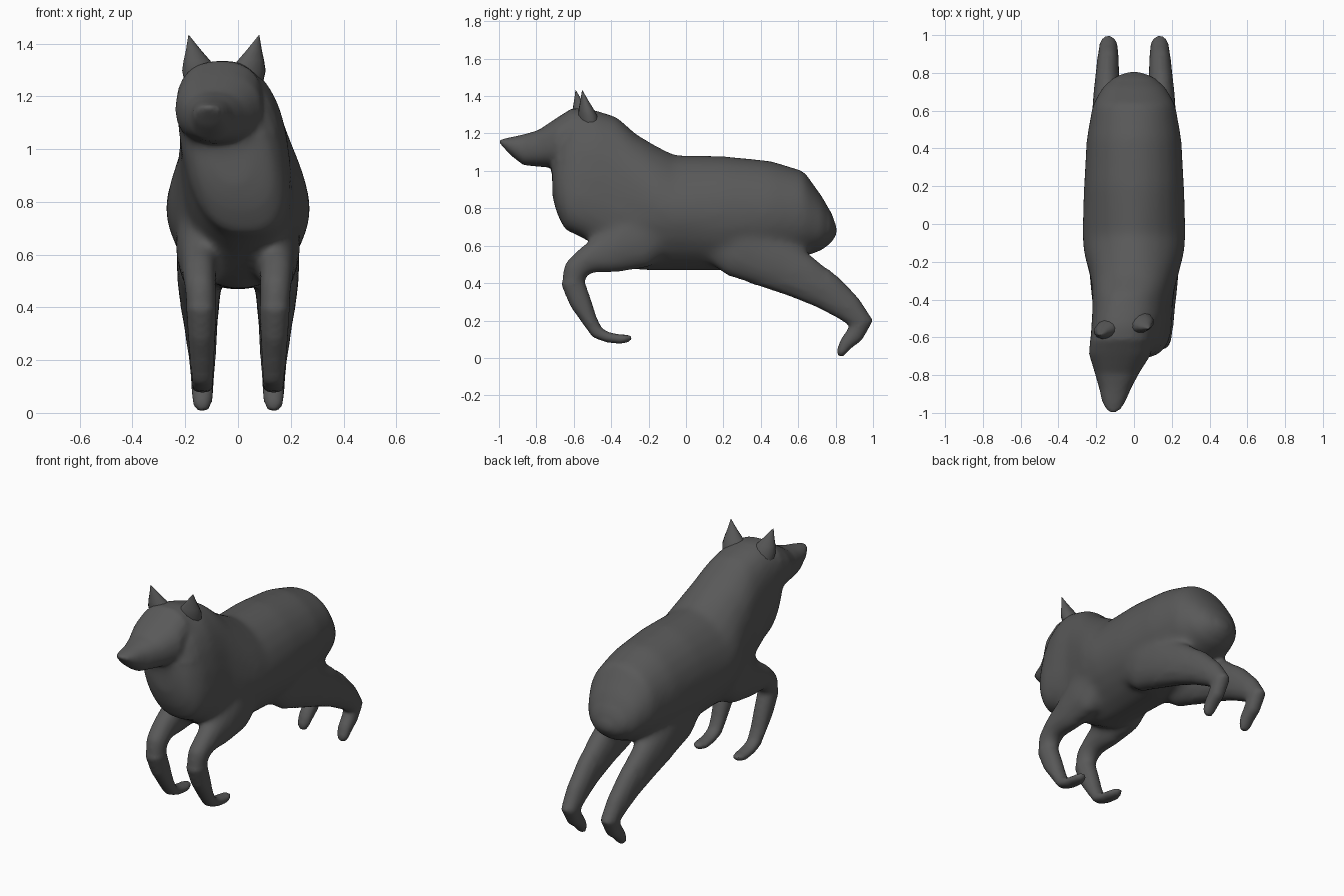
import bpy, bmesh, math
from mathutils import Vector

fur = bpy.data.materials.new("dark grey fur")
fur.diffuse_color = (0.1, 0.1, 0.1, 1)


def power(x, p):
    return math.copysign(abs(x) ** (2 / p), x)


def loft(name, rings, sides=16):
    """Skin rounded rings given as (centre, half-axis u, half-axis v, squareness)."""
    bm = bmesh.new()
    loops = []
    for c, u, v, p in rings:
        loops.append([bm.verts.new(c + u * power(math.cos(a), p) + v * power(math.sin(a), p))
                      for a in (2 * math.pi * i / sides for i in range(sides))])
    for a, b in zip(loops, loops[1:]):
        for i in range(sides):
            j = (i + 1) % sides
            bm.faces.new((a[i], a[j], b[j], b[i]))
    bm.faces.new(loops[0])
    bm.faces.new(loops[-1])
    bmesh.ops.recalc_face_normals(bm, faces=bm.faces)
    me = bpy.data.meshes.new(name)
    bm.to_mesh(me)
    bm.free()
    me.materials.append(fur)
    ob = bpy.data.objects.new(name, me)
    bpy.context.collection.objects.link(ob)
    return ob


def activate(obs):
    bpy.ops.object.select_all(action='DESELECT')
    for ob in obs:
        ob.select_set(True)
    bpy.context.view_layer.objects.active = obs[0]


def slices(rows):
    """Upright slices: y, top z, bottom z, half width, centre x, lean in x, squareness."""
    return [(Vector((cx, y, (t + b) / 2)), Vector((w, 0, 0)),
             Vector((lean, 0, (t - b) / 2)), p) for y, t, b, w, cx, lean, p in rows]


def limb(rows, side):
    """Rings square to a path: y, z, radius in the side plane, centre x, half width."""
    pts = [Vector((side * r[3], r[0], r[1])) for r in rows]
    rings = []
    for i, r in enumerate(rows):
        d = pts[min(i + 1, len(pts) - 1)] - pts[max(i - 1, 0)]
        n = Vector((0, -d.z, d.y)).normalized()
        rings.append((pts[i], Vector((r[4], 0, 0)), n * r[2], 2.1))
    return rings


# Trunk, chest and neck
parts = [loft("body", slices([
    (0.805, 0.70, 0.66, 0.03, 0, 0, 2), (0.78, 0.77, 0.62, 0.10, 0, 0, 2),
    (0.73, 0.86, 0.575, 0.165, 0, 0, 2.1), (0.63, 1.0, 0.54, 0.22, 0, 0, 2.1),
    (0.45, 1.055, 0.50, 0.252, 0, 0, 2), (0.20, 1.08, 0.465, 0.266, 0, 0, 2),
    (-0.06, 1.085, 0.465, 0.275, 0, 0, 1.8), (-0.16, 1.135, 0.465, 0.265, 0, 0, 1.9),
    (-0.27, 1.20, 0.47, 0.235, 0, -0.01, 2.2), (-0.37, 1.29, 0.52, 0.212, -0.005, -0.03, 2.4),
    (-0.50, 1.33, 0.61, 0.205, -0.01, -0.04, 2.6), (-0.59, 1.33, 0.66, 0.197, -0.018, -0.06, 2.6),
    (-0.645, 1.26, 0.68, 0.18, -0.02, -0.05, 2.6), (-0.69, 1.18, 0.77, 0.15, -0.025, -0.04, 2.3),
    (-0.715, 1.10, 0.86, 0.08, -0.03, -0.02, 2)]), 24)]

# Head turned a little to one side
parts.append(loft("head", slices([
    (-0.43, 1.30, 1.00, 0.12, -0.04, 0, 2.4), (-0.54, 1.34, 1.00, 0.15, -0.055, 0, 2.4),
    (-0.61, 1.335, 1.00, 0.165, -0.068, 0, 2.5), (-0.69, 1.285, 1.015, 0.165, -0.074, 0, 2.3),
    (-0.79, 1.218, 1.022, 0.118, -0.09, 0, 2.3), (-0.87, 1.195, 1.03, 0.085, -0.10, 0, 2.3),
    (-0.94, 1.18, 1.085, 0.063, -0.107, 0, 2.2), (-0.985, 1.17, 1.135, 0.04, -0.11, 0, 2),
    (-1.002, 1.167, 1.155, 0.018, -0.11, 0, 2)]), 20))

# Legs, each built once per side
front = [(-0.10, 0.74, 0.14, 0.14, 0.09), (-0.27, 0.62, 0.16, 0.148, 0.09),
         (-0.42, 0.56, 0.115, 0.147, 0.075), (-0.53, 0.525, 0.078, 0.147, 0.066),
         (-0.595, 0.47, 0.07, 0.143, 0.062), (-0.605, 0.40, 0.064, 0.14, 0.058),
         (-0.565, 0.30, 0.06, 0.138, 0.054), (-0.515, 0.20, 0.042, 0.136, 0.048),
         (-0.475, 0.135, 0.036, 0.135, 0.044), (-0.42, 0.11, 0.029, 0.135, 0.044),
         (-0.35, 0.10, 0.026, 0.135, 0.044), (-0.31, 0.105, 0.022, 0.135, 0.036),
         (-0.287, 0.112, 0.01, 0.135, 0.014)]
hind = [(0.12, 0.70, 0.15, 0.12, 0.08), (0.30, 0.60, 0.185, 0.14, 0.095),
        (0.46, 0.515, 0.15, 0.145, 0.088), (0.62, 0.435, 0.125, 0.145, 0.078),
        (0.76, 0.35, 0.10, 0.142, 0.066), (0.87, 0.265, 0.078, 0.138, 0.058),
        (0.938, 0.187, 0.066, 0.135, 0.05), (0.90, 0.12, 0.05, 0.135, 0.045),
        (0.855, 0.075, 0.038, 0.135, 0.043), (0.83, 0.03, 0.027, 0.135, 0.037),
        (0.825, 0.002, 0.012, 0.135, 0.018)]
for side, tag in ((-1, "right"), (1, "left")):
    parts.append(loft(tag + "_front_leg", limb(front, side), 12))
    parts.append(loft(tag + "_hind_leg", limb(hind, side), 12))

# Fuse head, trunk and legs into one skin, then soften the joints
activate(parts)
bpy.ops.object.join()
body = parts[0]
remesh = body.modifiers.new("fuse", 'REMESH')
remesh.mode = 'VOXEL'
remesh.voxel_size = 0.014
bpy.ops.object.modifier_apply(modifier="fuse")
bm = bmesh.new()
bm.from_mesh(body.data)
joints = [v for v in bm.verts if v.co.z > 0.4 and -0.72 < v.co.y < 0.76
          and not (v.co.z > 1.05 and v.co.y < -0.6)]
for count, verts in ((3, bm.verts), (14, joints)):
    for _ in range(count):
        bmesh.ops.smooth_vert(bm, verts=verts, factor=0.5,
                              use_axis_x=True, use_axis_y=True, use_axis_z=True)
bm.to_mesh(body.data)
bm.free()
if not body.data.materials:
    body.data.materials.append(fur)

# Pointed ears, flaring into the skull
ears = []
for name, base, tip in (("right_ear", (-0.125, -0.545, 1.24), (-0.187, -0.59, 1.432)),
                        ("left_ear", (0.018, -0.515, 1.24), (0.08, -0.555, 1.432))):
    b, t = Vector(base), Vector(tip)
    ears.append(loft(name, [
        (b.lerp(t, f), Vector((r, 0.3 * r, 0)), Vector((-0.2 * r, 0.7 * r, 0)), 2)
        for f, r in ((0, 0.075), (0.3, 0.068), (0.5, 0.05), (0.7, 0.029), (1, 0.001))], 12))
for ob in [body] + ears:
    activate([ob])
    bpy.ops.object.shade_smooth_by_angle(angle=math.radians(50))
